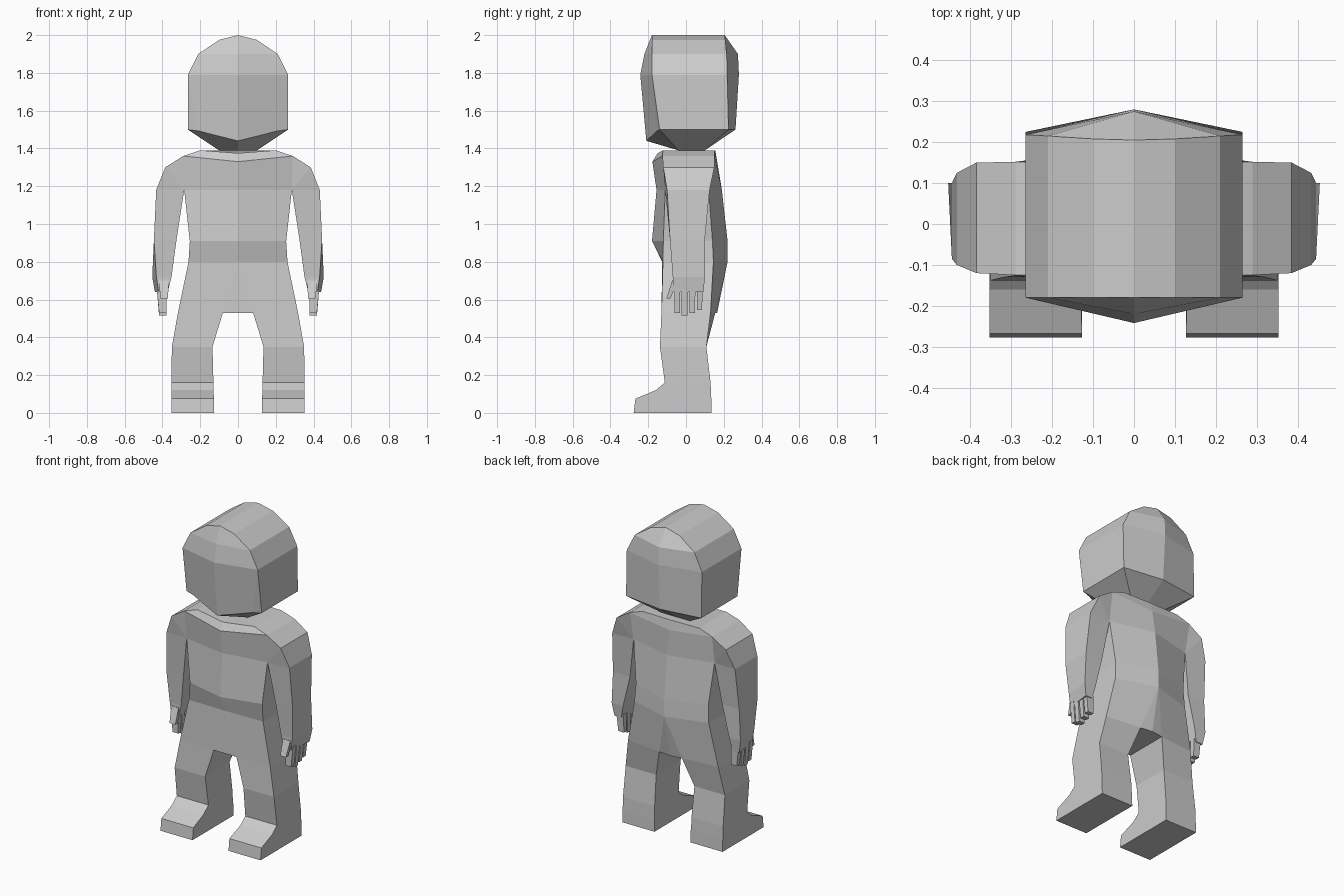
import bpy
import bmesh

cube = bpy.data.objects.get("Cube")
if cube:
    bpy.data.objects.remove(cube, do_unlink=True)

grey = bpy.data.materials.new("plain_grey")
grey.use_nodes = True
grey.diffuse_color = (0.6, 0.6, 0.6, 1)
grey.node_tree.nodes["Principled BSDF"].inputs["Base Color"].default_value = (0.6, 0.6, 0.6, 1)


class Shape:
    """Collects faces of the left half, mirrors them and welds shared points."""

    def __init__(self, name):
        self.name, self.bm, self.seen = name, bmesh.new(), {}

    def vert(self, p, side):
        key = (round(p[0] * side, 4) + 0.0, round(p[1], 4), round(p[2], 4))
        if key not in self.seen:
            self.seen[key] = self.bm.verts.new(key)
        return self.seen[key]

    def face(self, *points):
        for side in (1, -1):
            vs = list(dict.fromkeys(self.vert(p, side) for p in points))
            if len(vs) > 2 and not self.bm.faces.get(vs):
                self.bm.faces.new(vs)

    def loft(self, rings, closed=True, skip=(), caps=(False, False)):
        for r, (a, b) in enumerate(zip(rings, rings[1:])):
            n = len(a)
            for i in range(n if closed else n - 1):
                if (r, i) not in skip:
                    j = (i + 1) % n
                    self.face(a[i], a[j], b[j], b[i])
        for wanted, ring in zip(caps, (rings[0], rings[-1])):
            if wanted:
                self.face(*ring)

    def finish(self):
        bmesh.ops.recalc_face_normals(self.bm, faces=self.bm.faces)
        mesh = bpy.data.meshes.new(self.name)
        self.bm.to_mesh(mesh)
        self.bm.free()
        mesh.materials.append(grey)
        bpy.context.collection.objects.link(bpy.data.objects.new(self.name, mesh))


def box_ring(x0, x1, y0, y1, z, dx=0.0, front_z=None):
    """Ring of inner front, outer front, outer back, inner back; dx shifts the back."""
    fz = z if front_z is None else front_z
    return [(x0, y0, fz), (x1, y0, fz), (x1 + dx, y1, z), (x0 + dx, y1, z)]


# Head: an arched block with a pointed face and back
head = Shape("head")
arch = [(0, 2.0), (0.1, 1.975), (0.21, 1.9), (0.265, 1.79), (0.265, 1.5)]
front = [(x, y, z) for (x, z), y in zip(arch, (-0.18, -0.18, -0.18, -0.18, -0.14))]
back = [(x, y, z) for (x, z), y in zip(arch, (0.205, 0.208, 0.215, 0.218, 0.225))]
head.loft([front, back], closed=False)
jaw = (0.21, -0.153, 1.493)
chin, nape = (0, -0.21, 1.44), (0, 0.262, 1.5)
for rim, brow, nose, low, corner in (
        (front, (0, -0.22, 1.9), (0, -0.242, 1.79), chin, jaw),
        (back, (0, 0.275, 1.9), (0, 0.28, 1.79), nape, back[4])):
    head.face(rim[0], rim[1], rim[2], brow)
    head.face(brow, rim[2], rim[3], nose)
    head.face(nose, rim[3], corner, low)
head.face(front[3], front[4], jaw)
neck = [(0, -0.04, 1.39), (0.1, -0.04, 1.39), (0.1, 0.1, 1.39), (0, 0.1, 1.39)]
head.face(chin, jaw, neck[1], neck[0])
head.face(jaw, front[4], neck[1])
head.face(front[4], back[4], neck[2], neck[1])
head.face(back[4], nape, neck[3], neck[2])
head.face(*neck)
head.finish()

# Torso: half rings of front middle, front side, back side, back middle
body = Shape("body")


def half_ring(x, z, fm, fs, bs, bm, fz=None, bz=None):
    return [(0, fm, fz or z), (x, fs, z), (x, bs, z), (0, bm, bz or z)]


torso = [
    half_ring(0.2, 1.39, -0.15, -0.122, 0.15, 0.155, fz=1.375),
    half_ring(0.29, 1.36, -0.178, -0.125, 0.152, 0.165, fz=1.33, bz=1.33),
    half_ring(0.285, 1.18, -0.156, -0.11, 0.12, 0.19),
    half_ring(0.255, 0.91, -0.18, -0.12, 0.14, 0.22),
    half_ring(0.262, 0.8, -0.126, -0.122, 0.145, 0.22),
]
body.loft(torso, closed=False, skip={(1, 1)})
body.face(*torso[0])

# Hips: the waist splits into a crotch and two thighs
thigh = box_ring(0.08, 0.318, -0.13, 0.13, 0.53)
thigh[3] = (0.08, 0.155, 0.53)
crotch_front, crotch_back = (0, -0.13, 0.53), (0, 0.165, 0.53)
waist = torso[-1]
body.face(waist[0], waist[1], thigh[1], thigh[0])
body.face(waist[1], waist[2], thigh[2], thigh[1])
body.face(waist[2], waist[3], thigh[3], thigh[2])
body.face(waist[0], thigh[0], crotch_front)
body.face(waist[3], crotch_back, thigh[3])
body.face(crotch_front, thigh[0], thigh[3], crotch_back)

# Legs and feet
body.loft([
    thigh,
    box_ring(0.135, 0.35, -0.138, 0.108, 0.35),
    box_ring(0.13, 0.353, -0.112, 0.13, 0.16),
    box_ring(0.13, 0.353, -0.16, 0.132, 0.12),
    box_ring(0.127, 0.353, -0.268, 0.134, 0.075),
    box_ring(0.127, 0.353, -0.277, 0.136, 0.0),
], caps=(False, True))

# Arms: the shoulder fans around the armpit, then the arm hangs to the hand
armpit = (torso[2][1], torso[2][2])
shoulder = [[armpit[0], (x, f, z), (x, b, z), armpit[1]] for x, f, b, z in (
    (0.29, -0.125, 0.152, 1.36), (0.385, -0.12, 0.15, 1.3), (0.433, -0.1, 0.125, 1.18))]
body.loft(shoulder + [
    box_ring(0.325, 0.445, -0.085, 0.1, 0.92),
    box_ring(0.352, 0.432, -0.07, 0.1, 0.72, dx=0.022),
    box_ring(0.372, 0.42, -0.07, 0.092, 0.64, dx=0.02),
], caps=(False, True))
body.finish()

# Fingers and thumbs
digits = Shape("fingers")
for y0, y1, tip in ((-0.062, -0.03, 0.53), (-0.024, 0.01, 0.515),
                    (0.018, 0.05, 0.53), (0.057, 0.088, 0.545)):
    digits.loft([box_ring(0.38, 0.43, y0, y1, 0.66),
                 box_ring(0.378, 0.418, y0, y1 - 0.003, tip)], caps=(True, True))
digits.loft([box_ring(0.368, 0.42, -0.073, -0.045, 0.7),
             box_ring(0.37, 0.41, -0.104, -0.082, 0.605)], caps=(True, True))
digits.finish()
